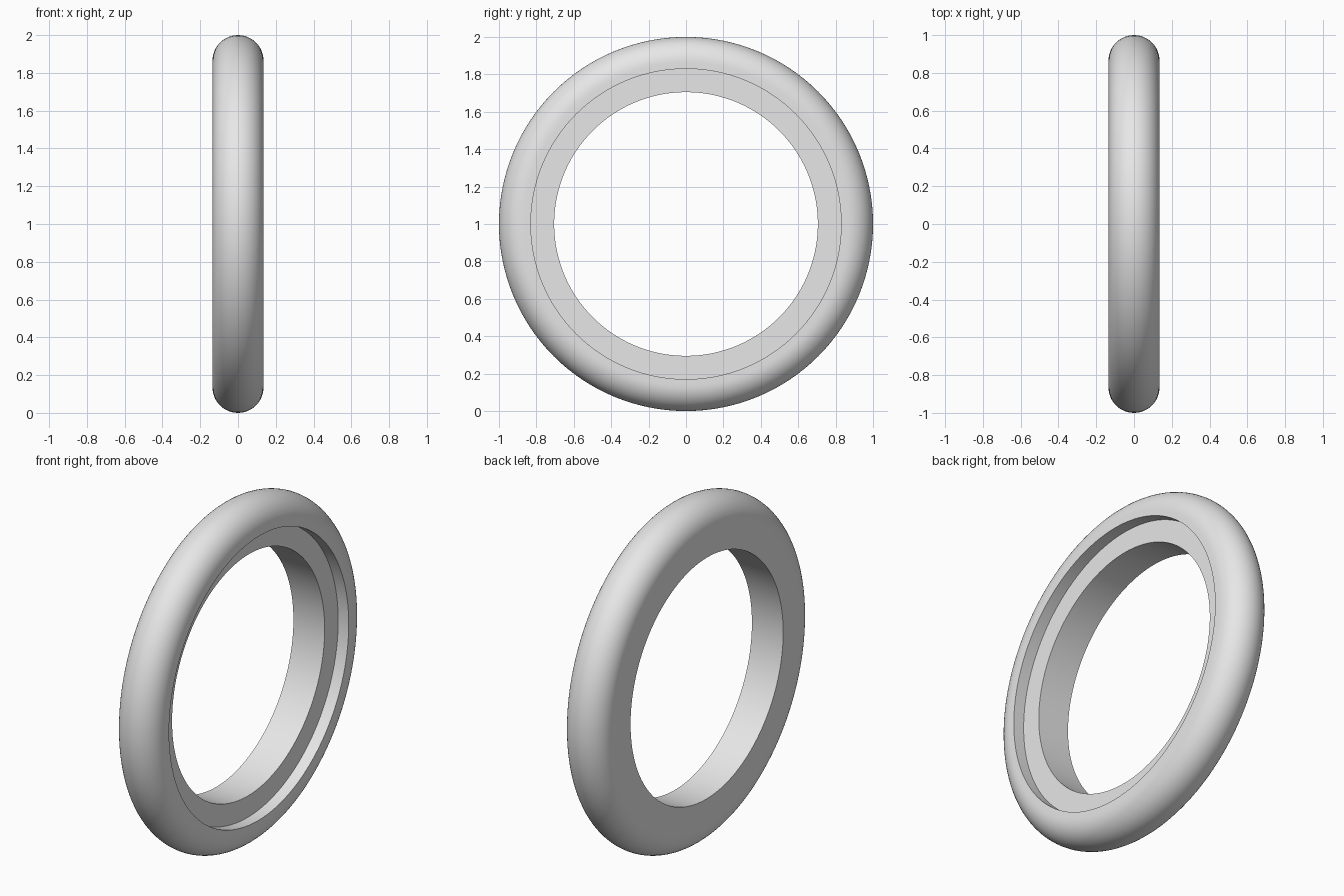
import bpy
import bmesh
from math import sin, cos, pi, radians
from mathutils import Matrix

cube = bpy.data.objects.get("Cube")
if cube:
    bpy.data.objects.remove(cube, do_unlink=True)

OUTER, STEP, BORE = 1.0, 0.83, 0.705   # radii
HALF = 0.135                           # half thickness, also the rim rounding
FLOOR = 0.067                          # x of the recess floor
SEGMENTS, ARC = 128, 24

grey = bpy.data.materials.new("plain grey")
grey.use_nodes = True
colour = (0.8, 0.8, 0.8, 1)
grey.diffuse_color = colour
grey.node_tree.nodes["Principled BSDF"].inputs["Base Color"].default_value = colour

# Cross-section as (x, radius): stepped bore, then the rounded rim
profile = [(-HALF, BORE), (FLOOR, BORE), (FLOOR, STEP), (HALF, STEP)]
for i in range(ARC + 1):
    a = pi * i / ARC
    profile.append((HALF * cos(a), OUTER - HALF + HALF * sin(a)))

# Revolve the closed section around the x axis
bm = bmesh.new()
verts = [bm.verts.new((x, 0, r)) for x, r in profile]
edges = [bm.edges.new((v, verts[i - 1])) for i, v in enumerate(verts)]
bmesh.ops.spin(bm, geom=verts + edges, cent=(0, 0, 0), axis=(1, 0, 0),
               angle=2 * pi, steps=SEGMENTS, use_merge=True)
bmesh.ops.remove_doubles(bm, verts=bm.verts, dist=0.0001)
bmesh.ops.recalc_face_normals(bm, faces=bm.faces)
bm.transform(Matrix.Translation((0, 0, OUTER)))

mesh = bpy.data.meshes.new("ring")
bm.to_mesh(mesh)
bm.free()
mesh.materials.append(grey)
ring = bpy.data.objects.new("ring", mesh)
bpy.context.collection.objects.link(ring)

# Smooth rim and bore with crisp steps
bpy.ops.object.select_all(action='DESELECT')
ring.select_set(True)
bpy.context.view_layer.objects.active = ring
bpy.ops.object.shade_smooth_by_angle(angle=radians(30))
